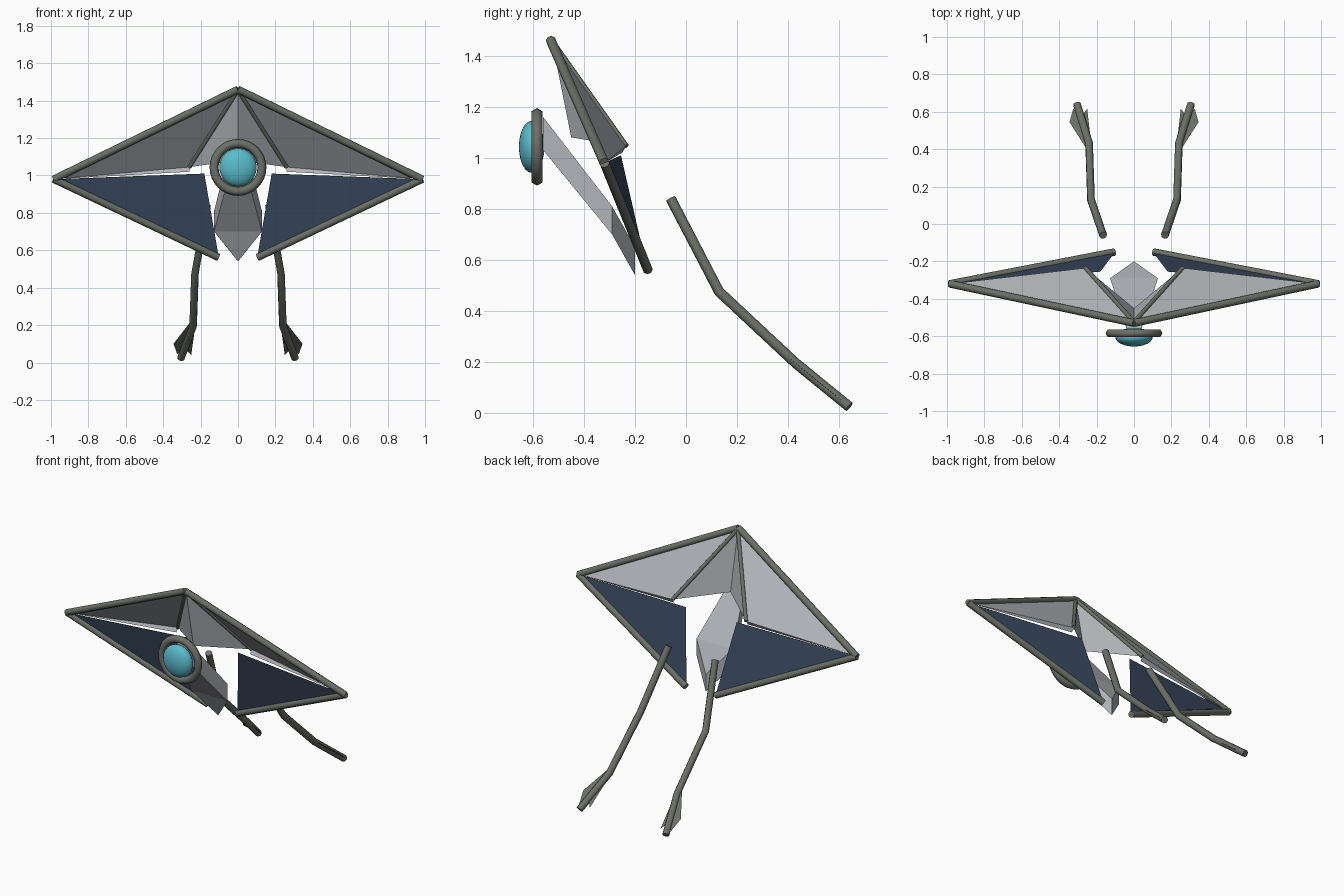
import bpy, bmesh, math
from mathutils import Vector

if "Cube" in bpy.data.objects:
    bpy.data.objects.remove(bpy.data.objects["Cube"])


def material(name, rgb):
    m = bpy.data.materials.new(name)
    m.diffuse_color = (*rgb, 1)
    m.use_nodes = True
    m.node_tree.nodes["Principled BSDF"].inputs["Base Color"].default_value = m.diffuse_color
    return m


FRAME = material("grey green metal", (0.15, 0.16, 0.135))
SAIL = material("pale grey sail", (0.44, 0.455, 0.485))
NAVY = material("navy panel", (0.042, 0.066, 0.115))
TEAL = material("teal lens", (0.10, 0.50, 0.60))


def finish(obj, mat, smooth=True):
    obj.data.materials.append(mat)
    if smooth:
        bpy.ops.object.select_all(action='DESELECT')
        obj.select_set(True)
        bpy.context.view_layer.objects.active = obj
        bpy.ops.object.shade_smooth_by_angle(angle=math.radians(62))
    return obj


def mesh(name, verts, faces, mat):
    me = bpy.data.meshes.new(name)
    me.from_pydata(verts, [], faces)
    bm = bmesh.new()
    bm.from_mesh(me)
    bmesh.ops.recalc_face_normals(bm, faces=bm.faces[:])
    bm.to_mesh(me)
    bm.free()
    obj = bpy.data.objects.new(name, me)
    bpy.context.collection.objects.link(obj)
    return finish(obj, mat, False)


def rod(name, a, b, r):
    a, b = Vector(a), Vector(b)
    d = b - a
    bpy.ops.mesh.primitive_cylinder_add(vertices=8, radius=r, depth=d.length, location=(a + b) / 2,
                                        rotation=d.to_track_quat('Z', 'Y').to_euler())
    bpy.context.object.name = name
    return finish(bpy.context.object, FRAME)


def tube(name, points, r):
    cu = bpy.data.curves.new(name, 'CURVE')
    cu.dimensions = '3D'
    cu.bevel_depth, cu.bevel_resolution, cu.use_fill_caps = r, 2, True
    sp = cu.splines.new('POLY')
    sp.points.add(len(points) - 1)
    for p, co in zip(sp.points, points):
        p.co = (*co, 1)
    obj = bpy.data.objects.new(name, cu)
    bpy.context.collection.objects.link(obj)
    bpy.ops.object.select_all(action='DESELECT')
    obj.select_set(True)
    bpy.context.view_layer.objects.active = obj
    bpy.ops.object.convert(target='MESH')
    return finish(bpy.context.object, FRAME)


for s, side in ((-1, "left"), (1, "right")):
    def m(x, y, z):
        return (s * x, y, z)

    apex = m(0, -0.525, 1.455)
    tip = m(0.985, -0.32, 0.98)
    inner = m(0.26, -0.235, 1.045)
    inner_low = m(0.26, -0.25, 1.02)
    keel = m(0, -0.45, 1.08)

    # Outer frame tubes and thin sail rib
    rod(side + "_upper_frame", m(0, -0.53, 1.46), tip, 0.02)
    rod(side + "_lower_frame", tip, m(0.105, -0.15, 0.562), 0.02)
    rod(side + "_sail_rib", apex, inner, 0.012)

    # Grey upper sail with folded hem, and the centre sail
    mesh(side + "_upper_sail", [apex, tip, inner, inner_low], [(0, 1, 2), (1, 3, 2)], SAIL)
    mesh(side + "_centre_sail", [apex, inner, keel], [(0, 1, 2)], SAIL)

    # Navy lower panel
    mesh(side + "_lower_panel", [tip, m(0.18, -0.255, 1.01), m(0.105, -0.155, 0.575)],
         [(0, 1, 2)], NAVY)

    # Bent trailing streamer with a notched fin
    tube(side + "_streamer", [m(0.165, -0.06, 0.84), m(0.23, 0.13, 0.475),
                              m(0.24, 0.43, 0.195), m(0.305, 0.64, 0.024)], 0.021)
    mesh(side + "_fin", [m(0.24, 0.38, 0.235), m(0.345, 0.545, 0.10), m(0.325, 0.615, 0.045),
                         m(0.285, 0.575, 0.075), m(0.25, 0.615, 0.04), m(0.228, 0.42, 0.20)],
         [(0, 1, 2, 3), (0, 3, 4, 5)], FRAME)

# Keel body: an outline swept down to give it depth
outline = [(-0.04, -0.56, 1.16), (-0.128, -0.29, 0.81), (0, -0.2, 0.65),
           (0.128, -0.29, 0.81), (0.04, -0.56, 1.16)]
low = [(x, y, z - (0.13 if y < -0.5 else 0.11)) for x, y, z in outline]
mesh("keel_body", outline + low,
     [(0, 1, 3, 4), (1, 2, 3), (5, 6, 8, 9), (6, 7, 8)]
     + [(i, (i + 1) % 5, (i + 1) % 5 + 5, i + 5) for i in range(5)], SAIL)

# Lens ring and domed lens
bpy.ops.mesh.primitive_torus_add(major_segments=32, minor_segments=6, major_radius=0.128,
                                 minor_radius=0.024, location=(0, -0.584, 1.043),
                                 rotation=(math.pi / 2, 0, 0))
bpy.context.object.name = "lens_ring"
finish(bpy.context.object, FRAME)
bpy.ops.mesh.primitive_uv_sphere_add(segments=24, ring_count=12, location=(0, -0.605, 1.043),
                                     rotation=(math.pi / 2, 0, 0))
bpy.context.object.name = "lens"
bpy.context.object.scale = (0.1, 0.102, 0.05)
finish(bpy.context.object, TEAL)
